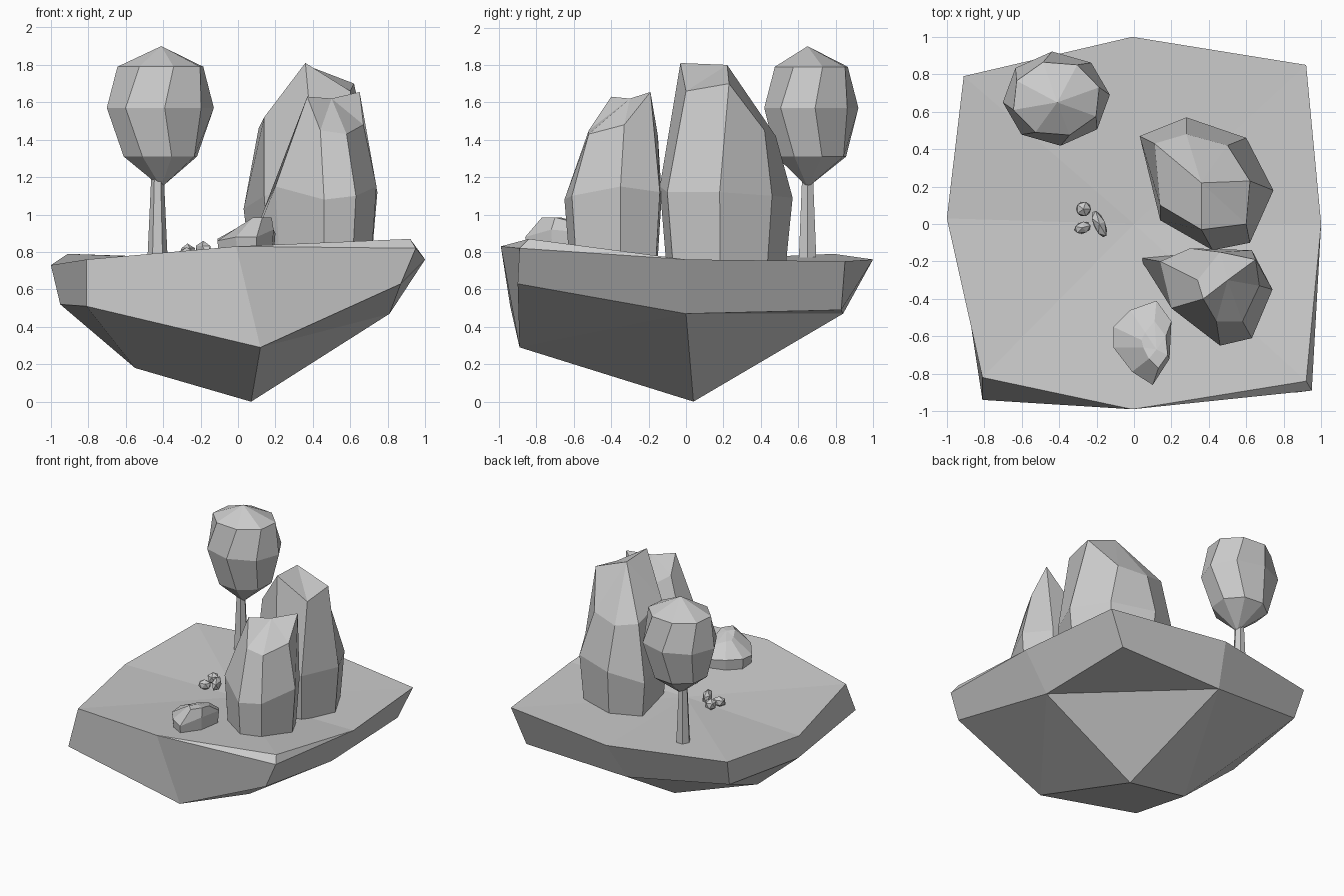
import bpy, bmesh, math
from mathutils import Vector, Matrix

cube = bpy.data.objects.get("Cube")
if cube:
    bpy.data.objects.remove(cube, do_unlink=True)

grey = bpy.data.materials.new("stone_grey")
grey.use_nodes = True
colour = (0.6, 0.6, 0.6, 1)
grey.diffuse_color = colour
grey.node_tree.nodes["Principled BSDF"].inputs["Base Color"].default_value = colour


def finish(bm, name):
    """Turn a bmesh into a flat-shaded object."""
    bmesh.ops.recalc_face_normals(bm, faces=bm.faces)
    mesh = bpy.data.meshes.new(name)
    bm.to_mesh(mesh)
    bm.free()
    mesh.materials.append(grey)
    obj = bpy.data.objects.new(name, mesh)
    bpy.context.collection.objects.link(obj)
    return obj


def bridge(bm, low, high):
    for i in range(len(low)):
        j = (i + 1) % len(low)
        bm.faces.new((low[i], low[j], high[j], high[i]))


def fan(bm, ring, tip):
    for i in range(len(ring)):
        bm.faces.new((ring[i], ring[(i + 1) % len(ring)], tip))


def stack(name, rings, tip, foot=None):
    """Skin rings from bottom to top and close both ends."""
    bm = bmesh.new()
    loops = [[bm.verts.new(p) for p in ring] for ring in rings]
    for low, high in zip(loops, loops[1:]):
        bridge(bm, low, high)
    fan(bm, loops[-1], bm.verts.new(tip))
    if foot:
        fan(bm, loops[0], bm.verts.new(foot))
    else:
        bm.faces.new(loops[0])
    return finish(bm, name)


def circle(centre, radius, z, count, turn=0.0, squash=1.0):
    steps = [turn + math.tau * i / count for i in range(count)]
    return [(centre[0] + radius * math.cos(a),
             centre[1] + radius * squash * math.sin(a), z) for a in steps]


def base_ring(ring, z, inset):
    """Copy a ring down to height z, pulled towards its middle."""
    mid = sum((Vector(p) for p in ring), Vector()) / len(ring)
    flat = [mid.lerp(Vector(p), inset) for p in ring]
    return [(p.x, p.y, z) for p in flat]


# Floating island: rim, lower corners and keel, starting at the front
bm = bmesh.new()
rim = [bm.verts.new(p) for p in (
    (-.01, -.99, .83), (.92, -.84, .87), (1, 0, .76), (.92, .85, .75),
    (-.01, 1, .76), (-.91, .79, .79), (-1, .03, .73), (-.81, -.82, .76))]
low = [bm.verts.new(p) for p in (
    (.12, -.89, .29), (.87, -.9, .63), (.81, 0, .47), (.8, .83, .49),
    (-.08, .84, .47), (-.88, .72, .58), (-.95, -.03, .52), (-.81, -.94, .51))]
lip = bm.verts.new((.95, -.89, .82))
keel = bm.verts.new((.07, .04, 0))
side_keel = bm.verts.new((-.55, -.1, .18))
fan(bm, rim, bm.verts.new((0, 0, .755)))
for i in range(2, 8):
    j = (i + 1) % 8
    bm.faces.new((low[i], low[j], rim[j], rim[i]))
f, fr, r, br, b, bl, l, fl = low
for face in (
        (rim[0], lip, rim[1]), (lip, rim[2], rim[1]),
        (f, fr, lip, rim[0]), (fr, r, rim[2], lip),
        (r, br, b), (r, b, keel), (r, keel, f), (r, f, fr),
        (f, keel, side_keel, fl), (fl, side_keel, l),
        (l, side_keel, bl), (side_keel, keel, b), (side_keel, b, bl)):
    bm.faces.new(face)
finish(bm, "island")

# Tree
trunk_at, crown_at = (-.43, .65), (-.415, .67)
stack("tree_trunk", [circle(trunk_at, .055, .74, 6), circle(trunk_at, .033, 1.22, 6)],
      (*trunk_at, 1.22))
stack("tree_crown",
      [circle(crown_at, .205, 1.31, 8, .3, .95),
       circle(crown_at, .287, 1.57, 8, .08, .88),
       circle(crown_at, .24, 1.79, 8, .3, .85)],
      (-.41, .65, 1.9), (-.41, .65, 1.145))

# Tall boulder
waist = [(.03, .47, 1.03), (.14, .02, 1.1), (.42, -.14, 1.15), (.62, -.1, 1.12),
         (.745, .18, 1.12), (.6, .46, 1.1), (.28, .57, 1.09)]
shoulder = [(.11, .43, 1.46), (.14, .1, 1.52), (.36, -.03, 1.81), (.6, 0, 1.66),
            (.62, .23, 1.7), (.5, .42, 1.45), (.28, .48, 1.42)]
stack("tall_boulder", [base_ring(waist, .73, .9), waist, shoulder], (.36, .22, 1.8))

# Leaning boulder
waist = [(.14, -.2, 1.03), (.2, -.45, 1.15), (.46, -.65, 1.08), (.63, -.61, 1.1),
         (.74, -.35, 1.15), (.63, -.14, 1.12), (.3, -.13, 1.1)]
shoulder = [(.34, -.3, 1.5), (.37, -.4, 1.63), (.44, -.52, 1.45), (.58, -.52, 1.43),
            (.67, -.33, 1.48), (.65, -.19, 1.655), (.46, -.15, 1.42)]
foot = base_ring(waist, .73, .9)
foot[0] = (.03, -.18, .73)
stack("leaning_boulder", [foot, waist, shoulder], (.5, -.3, 1.62))

# Small boulder
waist = [(.12, -.41, .86), (-.02, -.46, .87), (-.11, -.55, .87), (-.11, -.66, .86),
         (-.01, -.79, .88), (.1, -.86, .88), (.19, -.72, .92), (.2, -.52, .9)]
crest = [(.11, -.52, .94), (.06, -.58, .95), (.04, -.62, .95), (.05, -.66, .96),
         (.08, -.72, .985), (.13, -.77, .985), (.18, -.7, .985), (.17, -.6, .96)]
stack("small_boulder", [base_ring(waist, .74, .92), waist, crest], (.12, -.67, .985))

# Little shrub of three lobes
for x, y, z, size, turn in ((-.27, .08, .8, (.045, .045, .045), 0),
                            (-.275, -.02, .785, (.05, .035, .04), .3),
                            (-.185, 0, .81, (.035, .085, .05), .4)):
    bm = bmesh.new()
    place = Matrix.LocRotScale(Vector((x, y, z)), Matrix.Rotation(turn, 3, 'Z'), Vector(size))
    bmesh.ops.create_icosphere(bm, subdivisions=1, radius=1, matrix=place)
    finish(bm, "shrub_lobe")
